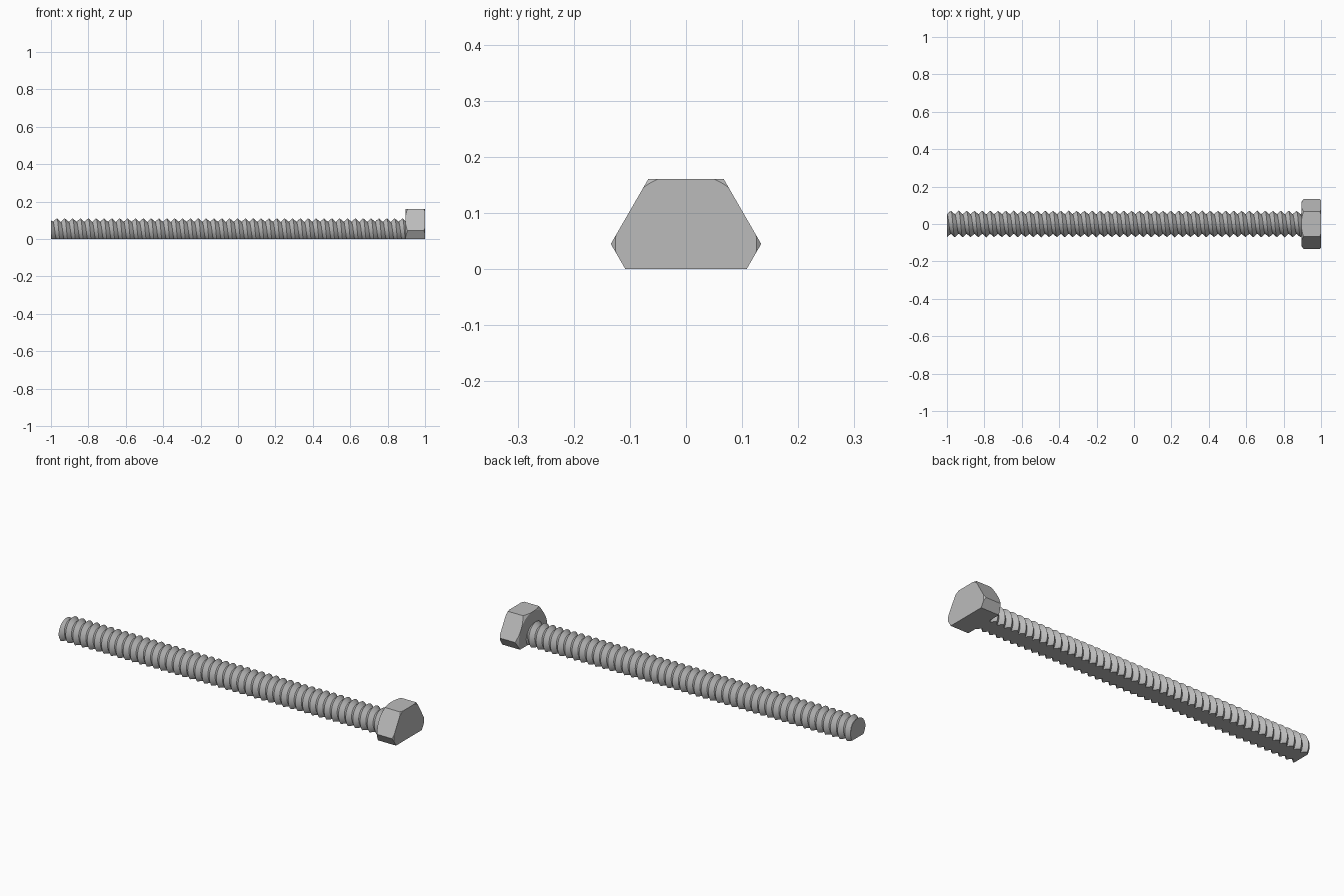
import bpy, bmesh
from math import pi, cos, sin, sqrt
from mathutils import Vector

if "Cube" in bpy.data.objects:
    bpy.data.objects.remove(bpy.data.objects["Cube"])

steel = bpy.data.materials.new("steel grey")
steel.use_nodes = True
grey = (0.5, 0.5, 0.5, 1)
steel.diffuse_color = grey
steel.node_tree.nodes["Principled BSDF"].inputs["Base Color"].default_value = grey

HEAD_X = 0.895
HEAD_Z = 0.045
HEAD_R = 0.134
SHAFT_Z = 0.04


def cut(bm, point, normal):
    """Slice off everything beyond a plane and cap the opening."""
    geom = bm.verts[:] + bm.edges[:] + bm.faces[:]
    res = bmesh.ops.bisect_plane(bm, geom=geom, dist=1e-6, plane_co=point,
                                 plane_no=normal, clear_outer=True)
    edges = [e for e in res["geom_cut"]
             if isinstance(e, bmesh.types.BMEdge) and e.is_boundary]
    bmesh.ops.contextual_create(bm, geom=edges)


def finish(bm, name):
    bmesh.ops.recalc_face_normals(bm, faces=bm.faces[:])
    mesh = bpy.data.meshes.new(name)
    bm.to_mesh(mesh)
    bm.free()
    mesh.materials.append(steel)
    obj = bpy.data.objects.new(name, mesh)
    bpy.context.collection.objects.link(obj)
    bpy.ops.object.select_all(action="DESELECT")
    obj.select_set(True)
    bpy.context.view_layer.objects.active = obj
    bpy.ops.object.shade_smooth_by_angle(angle=pi / 6)


def ring(bm, x, r, count, z):
    return [bm.verts.new((x, r * cos(2 * pi * i / count), z + r * sin(2 * pi * i / count)))
            for i in range(count)]


# Threaded shaft: a helical V strip whose turns share their edges
def threaded_shaft(pitch=0.042, root=0.052, crest=0.071, seg=36):
    bm = bmesh.new()
    start = -1 - 2 * pitch
    steps = int((HEAD_X + 3 * pitch - start) / pitch) * seg

    def helix(radius, shift):
        return [bm.verts.new((start + pitch * (k / seg + shift),
                              radius * cos(2 * pi * k / seg),
                              SHAFT_Z + radius * sin(2 * pi * k / seg)))
                for k in range(steps + seg + 1)]

    roots, crests = helix(root, 0), helix(crest, 0.5)
    for k in range(steps):
        bm.faces.new((roots[k], roots[k + 1], crests[k + 1], crests[k]))
        bm.faces.new((crests[k], crests[k + 1], roots[k + seg + 1], roots[k + seg]))
    cut(bm, (-1, 0, 0), (-1, 0, 0))
    cut(bm, (HEAD_X + 0.01, 0, 0), (1, 0, 0))
    cut(bm, (0, 0, 0), (0, 0, -1))
    finish(bm, "threaded_shaft")


# Hexagonal head: a chamfered disc trimmed by six flats and the flat underside
def hex_head(seg=72):
    bm = bmesh.new()
    profile = [(HEAD_X, 0.117), (HEAD_X + 0.013, 0.136), (0.992, 0.136), (1.0, 0.126)]
    rings = [ring(bm, x, r, seg, HEAD_Z) for x, r in profile]
    for a, b in zip(rings, rings[1:]):
        for i in range(seg):
            j = (i + 1) % seg
            bm.faces.new((a[i], a[j], b[j], b[i]))
    bm.faces.new(rings[0])
    bm.faces.new(rings[-1])
    centre = Vector((0, 0, HEAD_Z))
    for i in range(6):
        angle = pi / 6 + i * pi / 3
        normal = Vector((0, cos(angle), sin(angle)))
        cut(bm, centre + normal * HEAD_R * sqrt(3) / 2, normal)
    cut(bm, (0, 0, 0), (0, 0, -1))
    finish(bm, "hex_head")


threaded_shaft()
hex_head()
